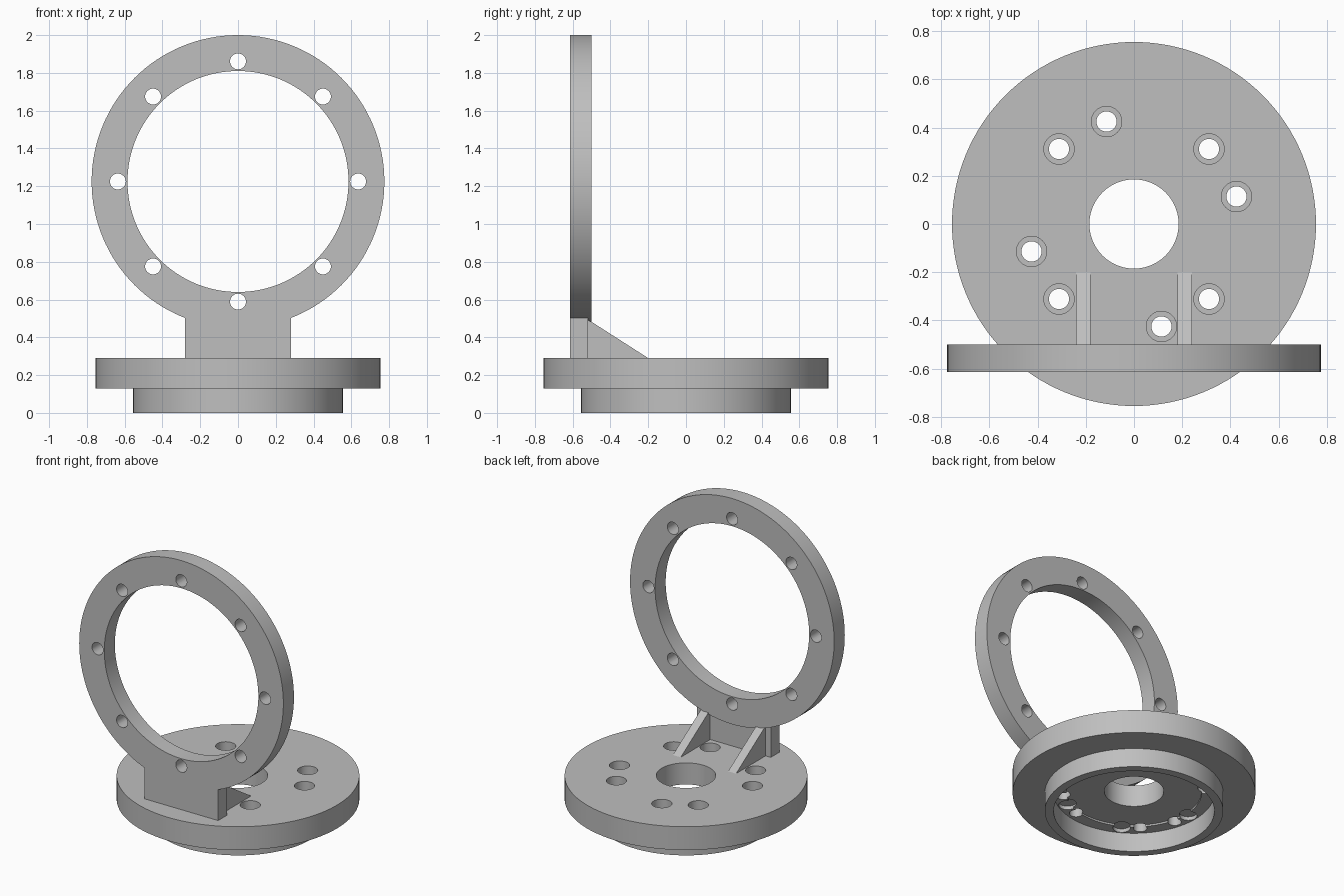
import bpy, bmesh
from math import radians, cos, sin, pi
from mathutils import Matrix, Vector

cube = bpy.data.objects.get("Cube")
if cube:
    bpy.data.objects.remove(cube, do_unlink=True)

grey = bpy.data.materials.new("machined grey")
grey.use_nodes = True
colour = (0.52, 0.52, 0.52, 1)
grey.diffuse_color = colour
grey.node_tree.nodes["Principled BSDF"].inputs["Base Color"].default_value = colour


def make(name, bm):
    bmesh.ops.remove_doubles(bm, verts=bm.verts, dist=1e-5)
    bmesh.ops.recalc_face_normals(bm, faces=bm.faces)
    mesh = bpy.data.meshes.new(name)
    bm.to_mesh(mesh)
    bm.free()
    obj = bpy.data.objects.new(name, mesh)
    bpy.context.collection.objects.link(obj)
    mesh.materials.append(grey)
    return obj


def lathe(name, profile, steps=128):
    """Spin a closed (radius, height) profile around z."""
    bm = bmesh.new()
    verts = [bm.verts.new((r, 0, z)) for r, z in profile]
    edges = [bm.edges.new((verts[i - 1], verts[i])) for i in range(len(verts))]
    bmesh.ops.spin(bm, geom=verts + edges, cent=(0, 0, 0), axis=(0, 0, 1),
                   angle=2 * pi, steps=steps)
    return make(name, bm)


def prism(name, points, x0, x1):
    """Extrude a (y, z) outline along x."""
    bm = bmesh.new()
    face = bm.faces.new([bm.verts.new((x0, y, z)) for y, z in points])
    out = bmesh.ops.extrude_face_region(bm, geom=[face])
    moved = [v for v in out["geom"] if isinstance(v, bmesh.types.BMVert)]
    bmesh.ops.translate(bm, verts=moved, vec=(x1 - x0, 0, 0))
    return make(name, bm)


def drill(target, circle_radius, angles, radius, low, high):
    """Cut a circle of round holes, parallel to z, between two heights."""
    bm = bmesh.new()
    for a in angles:
        spot = Vector((circle_radius * cos(radians(a)),
                       circle_radius * sin(radians(a)), (low + high) / 2))
        bmesh.ops.create_cone(bm, cap_ends=True, segments=32, radius1=radius,
                              radius2=radius, depth=high - low,
                              matrix=Matrix.Translation(spot))
    cutter = make("hole_cutter", bm)
    cutter.hide_render = True
    boolean(target, cutter, "DIFFERENCE")


def boolean(target, other, operation):
    mod = target.modifiers.new("join", "BOOLEAN")
    mod.operation, mod.object, mod.solver = operation, other, "EXACT"
    select(target)
    bpy.ops.object.modifier_apply(modifier=mod.name)
    bpy.data.objects.remove(other, do_unlink=True)


def select(obj):
    bpy.ops.object.select_all(action="DESELECT")
    obj.select_set(True)
    bpy.context.view_layer.objects.active = obj


# Round base flange with a hollow spigot underneath
TOP, UNDER = 0.29, 0.13
base = lathe("base_flange", [
    (0.185, TOP), (0.755, TOP), (0.755, UNDER), (0.555, UNDER), (0.555, 0),
    (0.5, 0), (0.5, UNDER), (0.42, UNDER), (0.42, UNDER + 0.012),
    (0.185, UNDER + 0.012)])

# Counterbored bolt holes in pairs, and shallow pockets below
bolts = [q + a for q in range(0, 360, 90) for a in (15, 45)]
drill(base, 0.44, bolts, 0.042, 0.05, 0.4)
drill(base, 0.44, bolts, 0.063, 0.21, 0.4)
drill(base, 0.44, range(0, 360, 60), 0.055, 0.1, 0.155)

# Upright ring with eight holes, turned to face the front
FRONT, BACK = -0.615, -0.5
ring = lathe("upright_ring", [(0.585, 0), (0.775, 0), (0.775, BACK - FRONT),
                              (0.585, BACK - FRONT)])
drill(ring, 0.636, range(0, 360, 45), 0.042, -0.1, 0.3)
ring.data.transform(Matrix.Translation((0, BACK, 1.225)) @ Matrix.Rotation(pi / 2, 4, "X"))

# Foot block that carries the ring
foot = prism("ring_foot", [(FRONT, TOP), (-0.52, TOP), (-0.52, 0.502),
                           (FRONT, 0.502)], -0.28, 0.28)
boolean(ring, foot, "UNION")

# Sloping gussets behind the foot
parts = [base, ring]
for side, x in (("left", 0.18), ("right", -0.24)):
    parts.append(prism(side + "_gusset", [(-0.53, TOP), (-0.2, TOP), (-0.5, 0.482),
                                          (-0.53, 0.495)], x, x + 0.06))

for part in parts:
    select(part)
    bpy.ops.object.shade_smooth_by_angle(angle=radians(30))
